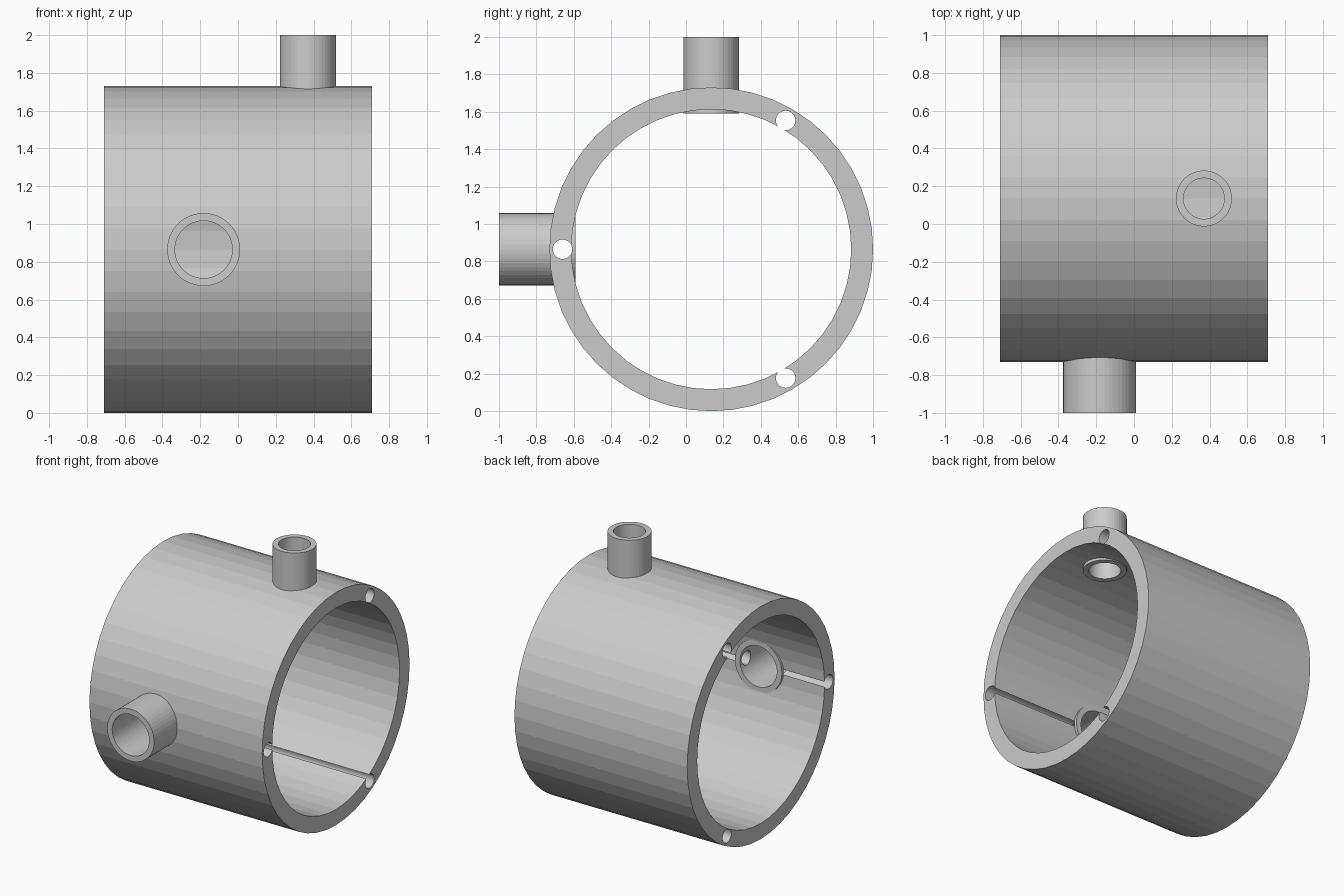
import bpy
import math

if "Cube" in bpy.data.objects:
    bpy.data.objects.remove(bpy.data.objects["Cube"])

CY, CZ = 0.135, 0.865          # axis of the housing
R_OUT, R_IN, HALF = 0.865, 0.748, 0.71
ROT = {"x": (0, math.pi / 2, 0), "y": (math.pi / 2, 0, 0), "z": (0, 0, 0)}


def cylinder(name, axis, radius, center, length, sides=48):
    bpy.ops.mesh.primitive_cylinder_add(vertices=sides, radius=radius, depth=length,
                                        location=center, rotation=ROT[axis])
    obj = bpy.context.object
    obj.name = name
    return obj


def combine(body, tool, operation):
    mod = body.modifiers.new(operation.lower(), "BOOLEAN")
    mod.operation = operation
    mod.solver = "EXACT"
    mod.object = tool
    bpy.context.view_layer.objects.active = body
    bpy.ops.object.modifier_apply(modifier=mod.name)
    bpy.data.objects.remove(tool, do_unlink=True)


# main tube
housing = cylinder("pipe_housing", "x", R_OUT, (0, CY, CZ), 2 * HALF)
combine(housing, cylinder("main_bore", "x", R_IN, (0, CY, CZ), 2), "DIFFERENCE")

# top and front pipe stubs, reaching slightly into the tube
combine(housing, cylinder("top_pipe", "z", 0.148, (0.37, CY, 1.795), 0.41), "UNION")
combine(housing, cylinder("front_pipe", "y", 0.193, (-0.182, -0.795, CZ), 0.41), "UNION")

# pipe bores
combine(housing, cylinder("top_bore", "z", 0.108, (0.37, CY, 1.8), 0.8), "DIFFERENCE")
combine(housing, cylinder("front_bore", "y", 0.152, (-0.182, -0.8, CZ), 0.8), "DIFFERENCE")

# three lengthwise screw channels that break into the inside wall
for degrees in (60, 180, 300):
    a = math.radians(degrees)
    place = (0, CY + 0.795 * math.cos(a), CZ + 0.795 * math.sin(a))
    combine(housing, cylinder("screw_channel", "x", 0.052, place, 2, 32), "DIFFERENCE")
